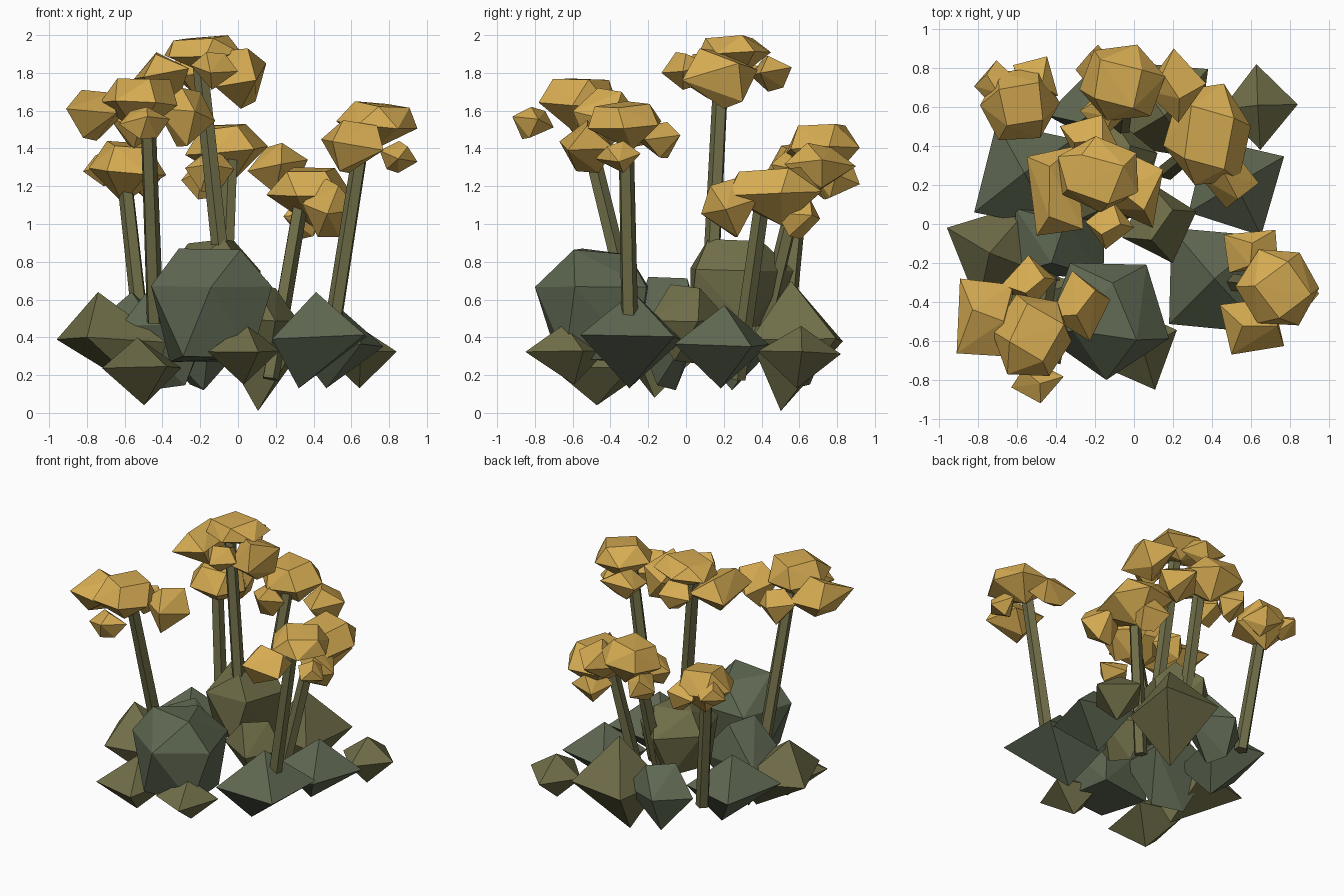
import bpy, bmesh, math, random
from mathutils import Vector, Euler

if "Cube" in bpy.data.objects:
    bpy.data.objects.remove(bpy.data.objects["Cube"])

random.seed(11)


def material(name, rgb):
    m = bpy.data.materials.new(name)
    m.diffuse_color = (*rgb, 1)
    m.use_nodes = True
    m.node_tree.nodes["Principled BSDF"].inputs["Base Color"].default_value = m.diffuse_color
    return m


gold = material("petal gold", (0.67, 0.41, 0.085))
olive = material("olive green", (0.16, 0.155, 0.065))
grey = material("grey green", (0.115, 0.14, 0.085))


def hull_object(name, pts, mat):
    bm = bmesh.new()
    for p in pts:
        bm.verts.new(p)
    bmesh.ops.convex_hull(bm, input=bm.verts[:])
    loose = [v for v in bm.verts if not v.link_faces]
    bmesh.ops.delete(bm, geom=loose, context='VERTS')
    bmesh.ops.recalc_face_normals(bm, faces=bm.faces[:])
    me = bpy.data.meshes.new(name)
    bm.to_mesh(me)
    bm.free()
    me.materials.append(mat)
    bpy.context.collection.objects.link(bpy.data.objects.new(name, me))


def ring(n, r, z, phase):
    return [Vector((r * math.cos(phase + i * math.tau / n),
                    r * math.sin(phase + i * math.tau / n), z)) for i in range(n)]


def clump(name, box, mat, kind, tilt, turn, lean=(0, 0, 0, 0)):
    """Faceted lump fitted into box (x0, x1, y0, y1, z0, z1), turned by degrees.
    lean shifts the top and bottom points of a spike."""
    a = math.radians(turn)
    if kind == "dome":       # wide ring, flat top ring, low point
        pts = ring(6, 1, 0, a) + ring(4, .68, .8, a + .4) + [Vector((0, .1, -1))]
    elif kind == "boulder":  # broad shoulders on a blocky foot
        pts = ring(5, 1, .35, a) + ring(4, .8, -1, a) + ring(3, .55, 1, a + .5)
    elif kind == "wedge":    # four-sided petal with a flat tip
        pts = ring(4, 1, .1, a) + ring(2, .45, .9, a + .6) + ring(2, .35, -.9, a + 1.8)
    else:                    # spike: four-sided double pyramid
        pts = ring(4, 1, .1, a)
        pts += [Vector((lean[0], lean[1], 1)), Vector((lean[2], lean[3], -1))]
    rot = Euler([random.uniform(-tilt, tilt) for _ in range(3)])
    pts = [p * random.uniform(.92, 1.06) for p in pts]
    for p in pts:
        p.rotate(rot)
    for k in range(3):
        lo, hi = min(p[k] for p in pts), max(p[k] for p in pts)
        b0, b1 = box[2 * k], box[2 * k + 1]
        for p in pts:
            p[k] = b0 + (p[k] - lo) / (hi - lo) * (b1 - b0)
    hull_object(name, pts, mat)


# leaf mound at the base
leaves = [
    (grey, "boulder", 50, (-.46, .18, -.8, -.2, .27, .87), ()),
    (olive, "spike", 60, (-.96, -.38, -.42, .12, .08, .64), (-.3, 0, .7, 0)),
    (olive, "spike", 35, (-.72, -.3, -.72, -.2, .04, .4), (-.1, .2, 0, 0)),
    (olive, "spike", 25, (-.16, .22, -.85, -.42, .15, .47), (.1, 0, 0, .2)),
    (grey, "spike", 40, (.18, .68, -.56, -.02, .13, .64), (0, 0, -.4, 0)),
    (grey, "spike", 30, (.28, .77, -.06, .44, .13, .57), (0, 0, -.1, 0)),
    (olive, "spike", 0, (.45, .84, .38, .82, .13, .46), (0, 0, 0, 0)),
    (olive, "boulder", 20, (-.37, .12, .02, .57, .45, .92), ()),
    (grey, "spike", 30, (-.82, -.31, -.02, .52, .12, .64), (0, 0, .3, 0)),
    (grey, "wedge", 45, (-.62, -.15, -.28, .08, .12, .72), ()),
    (olive, "wedge", 20, (-.06, .32, -.2, .22, .26, .68), ()),
    (grey, "wedge", 10, (-.45, .05, .4, .76, .12, .6), ()),
    (olive, "spike", 40, (-.1, .38, .34, .83, .01, .7), (.1, -.1, -.1, -.3)),
]
for i, (mat, kind, turn, box, lean) in enumerate(leaves):
    clump(f"leaf_clump_{i + 1}", box, mat, kind, .06, turn, lean)


# five-sided stems, from base to bloom
stems = [
    ((-.05, .12, .45), (-.2, .19, 1.85)), ((-.44, -.28, .48), (-.48, -.56, 1.62)),
    ((.51, -.3, .5), (.67, -.32, 1.52)), ((.17, .27, .18), (.34, .41, 1.17)),
    ((-.08, .4, .4), (-.04, .64, 1.38)), ((-.5, .52, .35), (-.61, .62, 1.34)),
]
for i, (a, b) in enumerate(stems):
    a, b = Vector(a), Vector(b)
    q = (b - a).to_track_quat('Z', 'Y')
    pts = [end + q @ p for end, r in ((a, .047), (b, .042)) for p in ring(5, r, 0, .3)]
    hull_object(f"stem_{i + 1}", pts, olive)


# blooms: a domed heart followed by its side petals
blooms = {
    "top": [(-.39, .02, .06, .45, 1.79, 2.0), (-.55, -.26, -.06, .4, 1.64, 1.91),
            (-.12, .15, -.02, .38, 1.61, 1.93), (-.38, -.08, .34, .56, 1.7, 1.89),
            (-.25, .0, -.13, .12, 1.71, 1.91)],
    "front_left": [(-.73, -.32, -.78, -.36, 1.47, 1.77), (-.91, -.62, -.68, -.28, 1.44, 1.71),
                   (-.68, -.4, -.43, -.16, 1.4, 1.63), (-.43, -.12, -.6, -.24, 1.41, 1.72),
                   (-.63, -.36, -.92, -.7, 1.45, 1.62)],
    "right": [(.52, .95, -.52, -.13, 1.39, 1.65), (.46, .74, -.25, -.03, 1.35, 1.54),
              (.44, .77, -.67, -.38, 1.27, 1.55), (.75, .95, -.48, -.24, 1.27, 1.44)],
    "back_right": [(.15, .6, .2, .72, .99, 1.3), (.34, .64, .08, .38, .93, 1.24),
                   (.24, .47, .48, .71, .92, 1.14)],
    "back": [(-.28, .16, .53, .92, 1.22, 1.53), (.05, .37, .52, .9, 1.16, 1.43),
             (-.3, -.08, .66, .92, 1.13, 1.35), (-.28, -.02, .45, .7, 1.17, 1.4)],
    "back_left": [(-.79, -.38, .43, .8, 1.11, 1.44), (-.82, -.58, .58, .84, 1.2, 1.39),
                  (-.62, -.39, .62, .86, 1.13, 1.36)],
}
for name, boxes in blooms.items():
    for i, box in enumerate(boxes):
        part = f"petal_{i}" if i else "heart"
        clump(f"{name}_bloom_{part}", box, gold, "wedge" if i else "dome",
              .3 if i else .15, random.uniform(0, 360))
